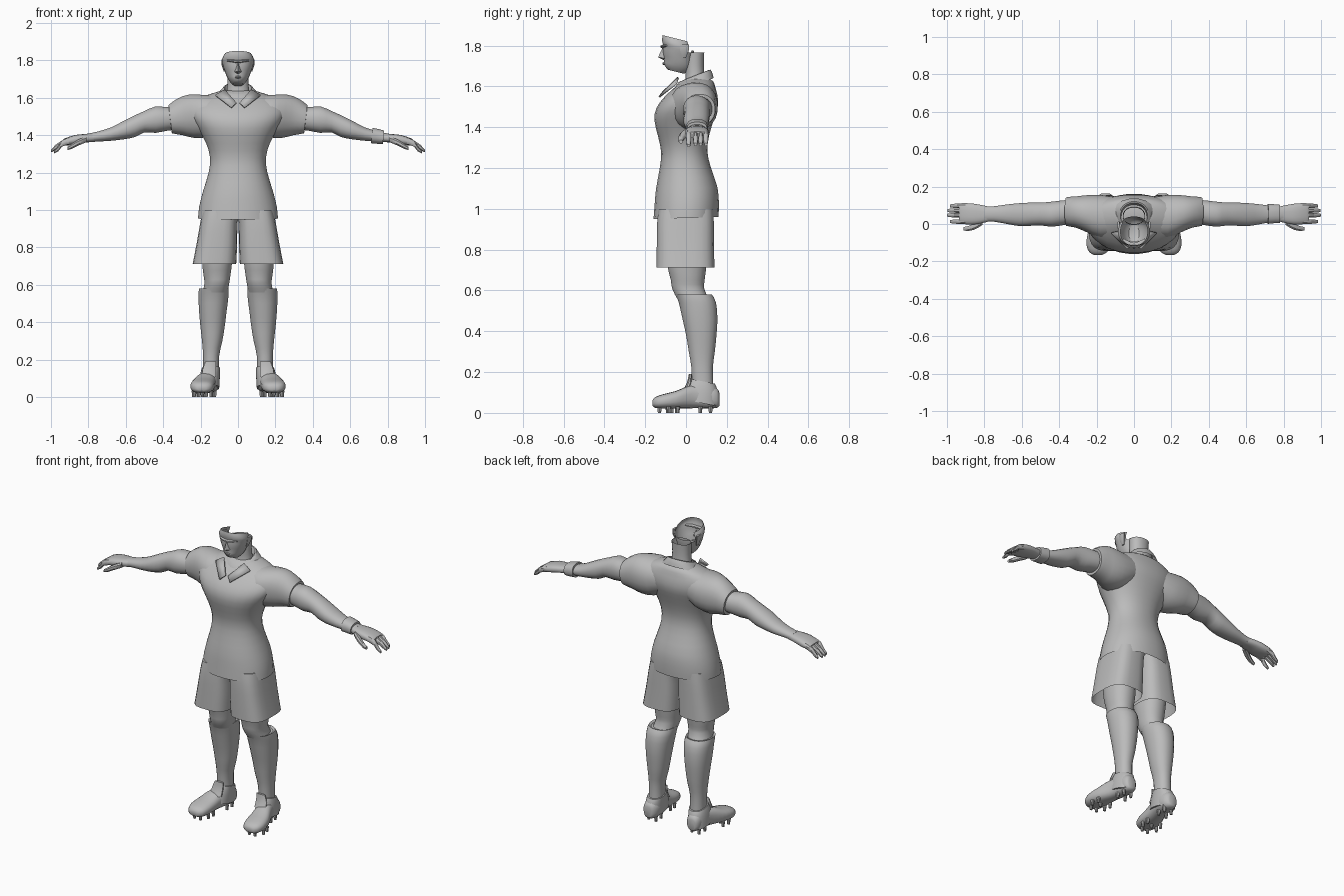
import bpy, bmesh, math
from mathutils import Vector

grey = bpy.data.materials.new("plain grey")
grey.diffuse_color = (0.5, 0.5, 0.5, 1)


def finish(name, bm, mirror=False, angle=40, thick=0):
    bmesh.ops.recalc_face_normals(bm, faces=bm.faces)
    me = bpy.data.meshes.new(name)
    bm.to_mesh(me)
    bm.free()
    me.materials.append(grey)
    ob = bpy.data.objects.new(name, me)
    bpy.context.collection.objects.link(ob)
    bpy.context.view_layer.objects.active = ob
    ob.select_set(True)
    bpy.ops.object.shade_smooth_by_angle(angle=math.radians(angle))
    ob.select_set(False)
    if thick:
        ob.modifiers.new("thickness", 'SOLIDIFY').thickness = thick
    if mirror:
        mod = ob.modifiers.new("mirror", 'MIRROR')
        mod.use_mirror_merge = False
    return ob


def spline(rows, sub):
    """Smoothly fill in stations between the given ones."""
    out = []
    for i in range(len(rows) - 1):
        p0, p1 = rows[max(i - 1, 0)], rows[i]
        p2, p3 = rows[i + 1], rows[min(i + 2, len(rows) - 1)]
        for k in range(sub):
            t = k / sub
            out.append([0.5 * (2 * b + (c - a) * t + (2 * a - 5 * b + 4 * c - d) * t * t
                               + (3 * b - a - 3 * c + d) * t ** 3)
                        for a, b, c, d in zip(p0, p1, p2, p3)])
    return out + [rows[-1]]


def loft(name, axis, rows, n=20, p=2.2, slope=0, sub=2, caps=(True, True),
         mirror=False, angle=40, keep=None):
    """Rows are (position, a0, a1, b0, b1): a rounded box section along an axis."""
    bm = bmesh.new()
    rings = []
    for t, a0, a1, b0, b1 in spline(rows, sub):
        ring = []
        for i in range(n):
            w = 2 * math.pi * (i + 0.5) / n
            c, s = math.cos(w), math.sin(w)
            a = (a0 + a1) / 2 + (a1 - a0) / 2 * math.copysign(abs(c) ** (2 / p), c)
            db = (b1 - b0) / 2 * math.copysign(abs(s) ** (2 / p), s)
            b, q = (b0 + b1) / 2 + db, t + slope * db
            ring.append(bm.verts.new({'x': (q, a, b), 'y': (a, q, b), 'z': (a, b, q)}[axis]))
        rings.append(ring)
    for r0, r1 in zip(rings, rings[1:]):
        for i in range(n):
            j = (i + 1) % n
            bm.faces.new((r0[i], r0[j], r1[j], r1[i]))
    if caps[0]:
        bm.faces.new(rings[0][::-1])
    if caps[1]:
        bm.faces.new(rings[-1])
    if keep:
        bad = [f for f in bm.faces if not keep(f.calc_center_median())]
        bmesh.ops.delete(bm, geom=bad, context='FACES')
    return finish(name, bm, mirror, angle)


def plate(name, pts, thick, mirror=True):
    bm = bmesh.new()
    bm.faces.new([bm.verts.new(p) for p in pts])
    return finish(name, bm, mirror, thick=thick)


# shirt body, sleeves and collar
loft("shirt", 'z', [
    (0.955, -.215, .215, -.16, .16), (1.02, -.208, .208, -.155, .162),
    (1.1, -.188, .188, -.148, .155), (1.2, -.158, .158, -.13, .122),
    (1.28, -.15, .15, -.122, .105), (1.36, -.172, .172, -.138, .115),
    (1.44, -.215, .215, -.156, .14), (1.5, -.25, .25, -.145, .157),
    (1.55, -.255, .255, -.108, .155), (1.59, -.22, .22, -.065, .145),
    (1.62, -.15, .15, -.03, .135), (1.64, -.08, .08, 0, .11)],
    n=28, caps=(False, True), slope=0.03)
loft("sleeve", 'x', [
    (.08, -.06, .14, 1.44, 1.61), (.17, -.08, .155, 1.39, 1.617),
    (.25, -.045, .155, 1.385, 1.618), (.31, -.02, .148, 1.4, 1.598),
    (.362, -.01, .143, 1.41, 1.562), (.358, .01, .12, 1.43, 1.545)],
    mirror=True, slope=.12)
loft("collar", 'z', [
    (1.597, -.125, .125, -.085, .137), (1.637, -.09, .09, -.05, .127),
    (1.652, -.072, .072, -.03, .113), (1.6, -.062, .062, -.015, .098)],
    slope=.4, caps=(False, False))
plate("collar_flap", [(.07, -.035, 1.64), (.12, -.045, 1.61),
                      (.035, -.128, 1.545), (.008, -.108, 1.57)], .009)

# neck and open-topped head
loft("neck", 'z', [
    (1.58, -.075, .075, -.02, .105), (1.64, -.06, .06, -.003, .092),
    (1.7, -.056, .056, -.005, .088), (1.765, -.06, .06, .0, .09)], caps=(True, False))
loft("head", 'z', [
    (1.672, -.028, .028, -.09, -.01), (1.69, -.045, .045, -.107, .015),
    (1.715, -.06, .06, -.107, .03), (1.75, -.073, .073, -.113, .035),
    (1.78, -.083, .083, -.112, .04), (1.805, -.086, .086, -.118, .04),
    (1.832, -.072, .072, -.115, .035)],
    n=24, slope=-.25, caps=(True, False),
    keep=lambda c: c.y < .01 or c.z < 1.77)
bm = bmesh.new()
tip, top, under = (bm.verts.new(v) for v in [(0, -.137, 1.742), (0, -.115, 1.79), (0, -.108, 1.728)])
for s in (-1, 1):
    side = bm.verts.new((s * .021, -.102, 1.738))
    bm.faces.new((top, tip, side))
    bm.faces.new((tip, under, side))
finish("nose", bm, angle=30)
loft("brow", 'x', [(-.06, -.1, -.075, 1.795, 1.805), (-.03, -.123, -.09, 1.79, 1.805),
                   (0, -.124, -.1, 1.785, 1.803), (.03, -.123, -.09, 1.79, 1.805),
                   (.06, -.1, -.075, 1.795, 1.805)], n=8)
loft("lips", 'x', [(-.025, -.1, -.09, 1.709, 1.713), (0, -.117, -.09, 1.703, 1.719),
                   (.025, -.1, -.09, 1.709, 1.713)], n=8)
loft("ear", 'z', [(1.74, .068, .076, -.02, .0), (1.775, .074, .088, -.03, .015),
                  (1.805, .076, .09, -.03, .015)], n=8, mirror=True)

# arms, wrist band and hands
loft("arm", 'x', [
    (.3, .01, .13, 1.43, 1.56), (.37, -.005, .128, 1.425, 1.55),
    (.44, -.015, .12, 1.412, 1.555), (.5, -.008, .115, 1.415, 1.53),
    (.55, -.01, .115, 1.39, 1.508), (.61, -.012, .112, 1.378, 1.478),
    (.68, .0, .105, 1.37, 1.442), (.75, .012, .095, 1.366, 1.42),
    (.8, .012, .095, 1.362, 1.41)], mirror=True)
loft("wrist_band", 'x', [(.715, 0, .108, 1.357, 1.44), (.75, .004, .106, 1.354, 1.433),
                         (.778, .004, .104, 1.353, 1.425)], p=2.4, slope=.1)
loft("palm", 'x', [
    (.77, .015, .092, 1.364, 1.412), (.82, .002, .103, 1.36, 1.407),
    (.87, -.004, .111, 1.35, 1.402), (.92, .0, .112, 1.345, 1.386),
    (.935, .005, .11, 1.346, 1.378)], p=2.6, n=16, mirror=True)
for name, y, tip_x, drop in [("index_finger", .013, .985, .006), ("middle_finger", .047, 1.0, 0),
                             ("ring_finger", .072, .998, 0), ("little_finger", .097, .985, 0)]:
    loft(name, 'x', [(.9, y - .014, y + .014, 1.352, 1.388),
                     (.94, y - .013, y + .013, 1.338, 1.374),
                     (tip_x - .025, y - .012, y + .012, 1.32 - drop, 1.35 - drop),
                     (tip_x, y - .008, y + .008, 1.308 - drop, 1.322 - drop)],
         n=8, mirror=True)
loft("thumb", 'x', [(.81, -.006, .03, 1.362, 1.395), (.85, -.03, .008, 1.345, 1.38),
                    (.885, -.038, -.01, 1.328, 1.358), (.912, -.035, -.015, 1.32, 1.338)],
     n=8, mirror=True)

# shorts, one open leg on each side
loft("shorts", 'z', [
    (1.0, -.01, .19, -.135, .135), (.93, .002, .203, -.142, .137),
    (.82, .004, .222, -.144, .138), (.712, .009, .243, -.145, .14)],
    n=24, p=3.2, caps=(True, False), mirror=True)

# legs and socks
loft("thigh", 'z', [
    (.95, .03, .195, -.1, .11), (.8, .03, .198, -.098, .108),
    (.71, .032, .192, -.09, .1), (.65, .04, .185, -.075, .092),
    (.61, .046, .18, -.069, .09), (.56, .055, .19, -.045, .11)], mirror=True)
loft("sock", 'z', [
    (.572, .06, .195, -.04, .115), (.58, .05, .208, -.05, .127),
    (.54, .05, .212, -.036, .148), (.46, .06, .209, -.018, .155),
    (.38, .07, .202, 0, .15), (.3, .083, .193, .013, .142),
    (.22, .1, .187, .026, .132), (.1, .1, .187, .03, .135)], mirror=True)

# boots with ankle cuffs, tongues and studs
loft("boot", 'y', [
    (-.165, .17, .215, .035, .06), (-.15, .143, .24, .024, .078),
    (-.11, .128, .255, .021, .092), (-.05, .122, .248, .021, .107),
    (.0, .118, .228, .022, .128), (.05, .108, .208, .023, .14),
    (.11, .1, .198, .022, .135), (.15, .112, .19, .024, .122),
    (.163, .13, .175, .035, .1)], n=18, p=2.5, mirror=True)
loft("boot_cuff", 'z', [
    (.05, .1, .208, -.02, .155), (.1, .097, .205, -.008, .158),
    (.135, .096, .199, .008, .152), (.155, .095, .193, .02, .142)],
    mirror=True, slope=-.2)
loft("boot_tongue", 'z', [(.11, .115, .195, -.015, .02), (.15, .115, .19, .005, .03),
                          (.19, .115, .175, .014, .028)], n=10, mirror=True)
bm = bmesh.new()
for x, y in [(.17, -.13), (.21, -.13), (.143, -.09), (.237, -.085), (.14, -.045),
             (.23, -.04), (.19, -.07), (.125, .07), (.18, .07), (.125, .12), (.175, .12)]:
    r = bmesh.ops.create_cone(bm, cap_ends=True, segments=8, radius1=.008, radius2=.011, depth=.032)
    bmesh.ops.translate(bm, verts=r['verts'], vec=Vector((x, y, .016)))
finish("studs", bm, mirror=True)
